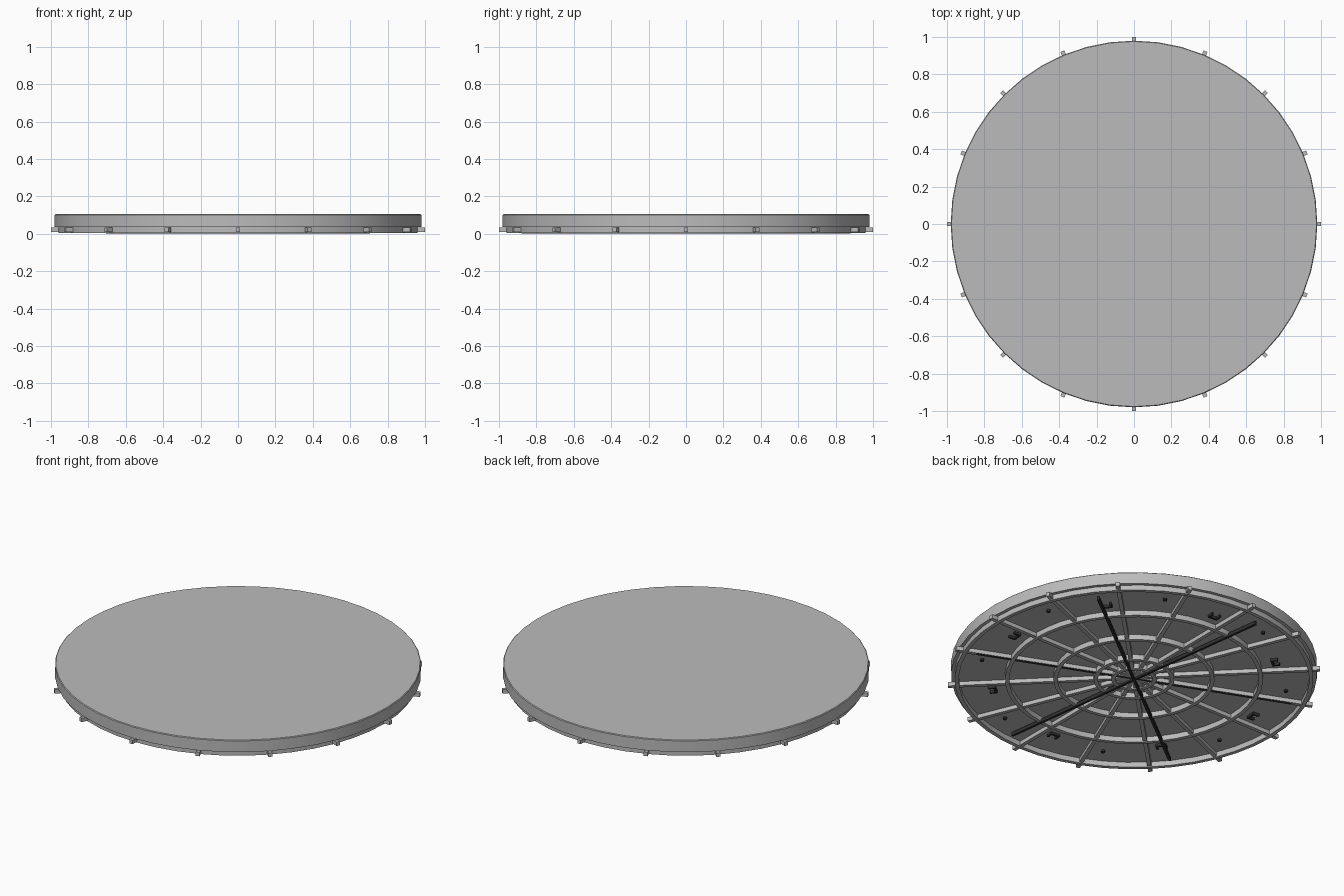
import bpy
import bmesh
from math import radians, cos, sin, pi
from mathutils import Matrix

cube = bpy.data.objects.get("Cube")
if cube:
    bpy.data.objects.remove(cube, do_unlink=True)


def make_material(name, rgb):
    mat = bpy.data.materials.new(name)
    mat.use_nodes = True
    mat.diffuse_color = (*rgb, 1)
    mat.node_tree.nodes["Principled BSDF"].inputs["Base Color"].default_value = (*rgb, 1)
    return mat


grey = make_material("grey_metal", (0.5, 0.5, 0.5))
black = make_material("black_metal", (0.03, 0.03, 0.03))


def finish(bm, name, mat):
    bmesh.ops.recalc_face_normals(bm, faces=bm.faces)
    mesh = bpy.data.meshes.new(name)
    bm.to_mesh(mesh)
    bm.free()
    mesh.materials.append(mat)
    obj = bpy.data.objects.new(name, mesh)
    bpy.context.collection.objects.link(obj)
    bpy.ops.object.select_all(action="DESELECT")
    obj.select_set(True)
    bpy.context.view_layer.objects.active = obj
    bpy.ops.object.shade_smooth_by_angle(angle=radians(30))
    return obj


def revolve(name, profile, mat, closed, sides=48):
    """Spin (radius, height) points around z."""
    bm = bmesh.new()
    verts = [bm.verts.new((r, 0, z)) for r, z in profile]
    edges = [bm.edges.new(pair) for pair in zip(verts, verts[1:])]
    if closed:
        edges.append(bm.edges.new((verts[-1], verts[0])))
    bmesh.ops.spin(bm, geom=verts + edges, axis=(0, 0, 1), cent=(0, 0, 0),
                   angle=2 * pi, steps=sides, use_duplicate=False)
    bmesh.ops.remove_doubles(bm, verts=bm.verts, dist=0.0001)
    return finish(bm, name, mat)


def add_box(bm, angle, r0, r1, width, z0, z1, side=0.0):
    """Box lying along a radius, from r0 to r1."""
    matrix = (Matrix.Rotation(radians(angle), 4, "Z")
              @ Matrix.Translation(((r0 + r1) / 2, side, (z0 + z1) / 2))
              @ Matrix.Diagonal((r1 - r0, width, z1 - z0, 1)))
    bmesh.ops.create_cube(bm, size=1, matrix=matrix)


# Thick round deck with a softened upper edge
deck_bottom, deck_top = 0.035, 0.105
revolve("deck", [(0, deck_bottom), (0.98, deck_bottom), (0.98, deck_top - 0.004),
                 (0.976, deck_top), (0, deck_top)], grey, False)

# Concentric support rings
for i, radius in enumerate((0.11, 0.205, 0.42, 0.68, 0.95)):
    a, b = radius - 0.011, radius + 0.011
    revolve(f"support_ring_{i + 1}", [(a, 0.005), (b, 0.005), (b, 0.036), (a, 0.036)],
            grey, True)

# Sixteen radial beams reaching past the rim
bm = bmesh.new()
for i in range(8):
    add_box(bm, i * 22.5, -1, 1, 0.022, 0.01, 0.033)
finish(bm, "radial_beams", grey)

# Three dark crossing rods, one sunk into a beam
bm = bmesh.new()
for angle, bottom in ((-22.5, 0.0095), (37.5, 0), (97.5, 0)):
    add_box(bm, angle, -0.885, 0.885, 0.014, bottom, 0.02)
finish(bm, "cross_rods", black)

# U-shaped brackets and small bolts under the deck
brackets, bolts = bmesh.new(), bmesh.new()
for i in range(8):
    turn = 39 + i * 45
    for side in (-0.024, 0.024):
        add_box(brackets, turn, 0.75, 0.79, 0.01, 0.02, 0.036, side)
    add_box(brackets, turn, 0.75, 0.762, 0.058, 0.02, 0.036)
    a = radians(turn + 22.5)
    bmesh.ops.create_cone(bolts, cap_ends=True, segments=12, radius1=0.011, radius2=0.011,
                          depth=0.012, matrix=Matrix.Translation((0.83 * cos(a), 0.83 * sin(a), 0.03)))
finish(brackets, "brackets", black)
finish(bolts, "bolts", black)
